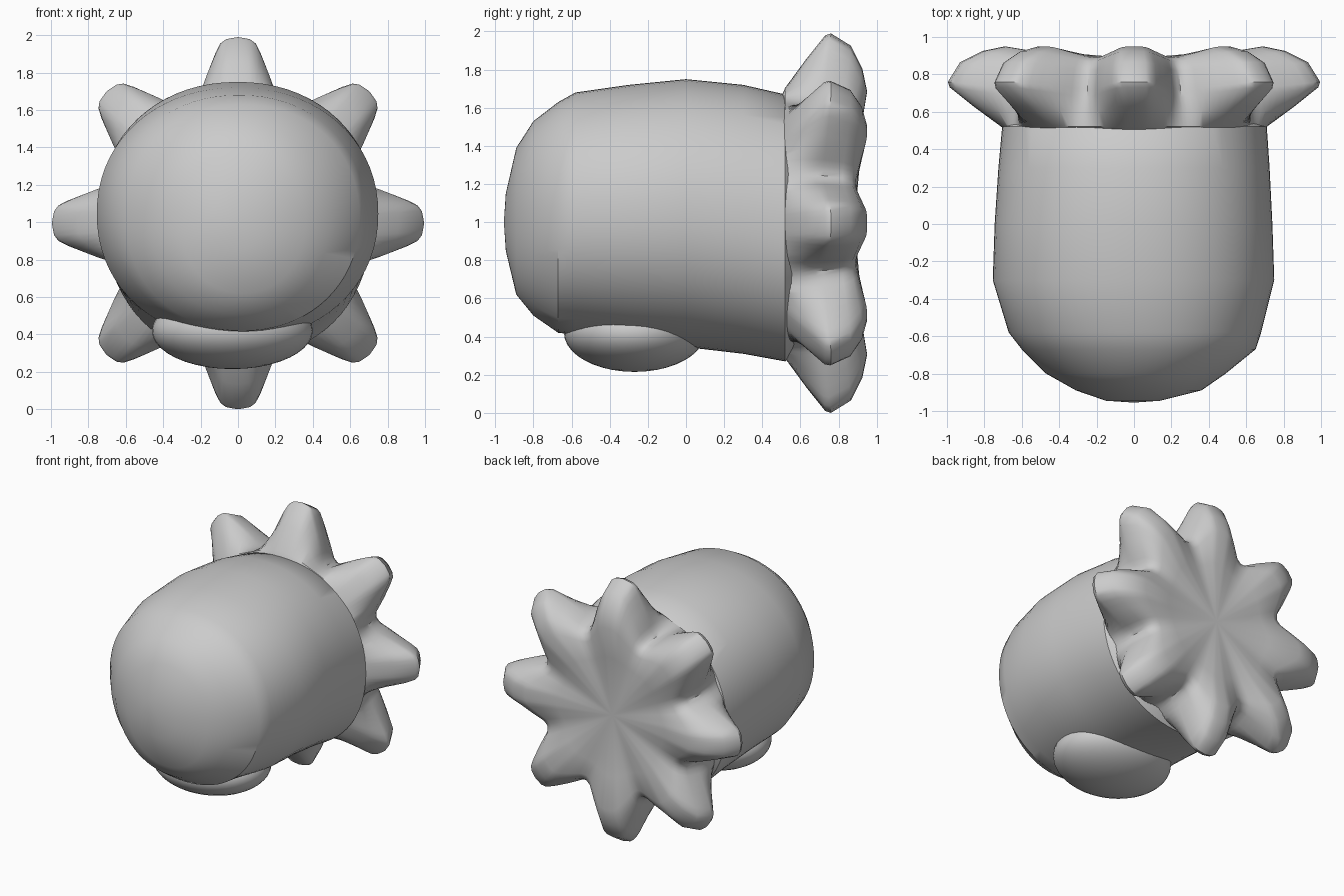
import bpy, bmesh
from math import cos, sin, radians, degrees, pi, copysign

if "Cube" in bpy.data.objects:
    bpy.data.objects.remove(bpy.data.objects["Cube"])


def loft(name, rings, start, end, angle):
    """Skin a list of point rings and close both ends with a fan."""
    bm = bmesh.new()
    rows = [[bm.verts.new(p) for p in ring] for ring in rings]
    n = len(rows[0])
    for a, b in zip(rows, rows[1:]):
        for i in range(n):
            j = (i + 1) % n
            bm.faces.new((a[i], a[j], b[j], b[i]))
    for row, tip in ((rows[0], start), (rows[-1], end)):
        v = bm.verts.new(tip)
        for i in range(n):
            bm.faces.new((row[i], row[(i + 1) % n], v))
    bmesh.ops.recalc_face_normals(bm, faces=bm.faces)
    me = bpy.data.meshes.new(name)
    bm.to_mesh(me)
    bm.free()
    ob = bpy.data.objects.new(name, me)
    bpy.context.collection.objects.link(ob)
    smooth(ob, angle)
    return ob


def smooth(ob, angle):
    bpy.ops.object.select_all(action='DESELECT')
    ob.select_set(True)
    bpy.context.view_layer.objects.active = ob
    bpy.ops.object.shade_smooth_by_angle(angle=radians(angle))


def interp(x, table):
    for (x0, y0), (x1, y1) in zip(table, table[1:]):
        if x <= x1:
            return y0 + (y1 - y0) * (x - x0) / (x1 - x0)
    return table[-1][1]


# Barrel body: y, left x, right x, bottom z, top z
sections = [
    (-0.945, -0.15, 0.14, 0.85, 1.15),
    (-0.89, -0.31, 0.36, 0.62, 1.39),
    (-0.80, -0.47, 0.49, 0.51, 1.53),
    (-0.67, -0.60, 0.65, 0.42, 1.63),
    (-0.58, -0.67, 0.68, 0.41, 1.68),
    (-0.30, -0.755, 0.75, 0.37, 1.72),
    (0.00, -0.745, 0.74, 0.345, 1.75),
    (0.30, -0.725, 0.725, 0.31, 1.72),
    (0.52, -0.705, 0.71, 0.27, 1.67),
    (0.62, -0.60, 0.60, 0.37, 1.57),
]


def body_ring(y, xl, xr, zb, zt, n=72):
    cx, cz = (xl + xr) / 2, (zb + zt) / 2
    rx, rz = (xr - xl) / 2, (zt - zb) / 2
    pts = []
    for i in range(n):
        c, s = cos(2 * pi * i / n), sin(2 * pi * i / n)
        # slightly squared ellipse
        pts.append((cx + rx * copysign(abs(c) ** 0.95, c), y,
                    cz + rz * copysign(abs(s) ** 0.95, s)))
    return pts


loft("barrel_body", [body_ring(*s) for s in sections],
     (0, -0.955, 1.0), (0, 0.62, 0.97), 35)

# Eight-lobed rear flange: tip radius, tip y, valley radius, valley y
lobes = [
    (0.62, 0.48, 0.62, 0.48),
    (0.71, 0.52, 0.69, 0.52),
    (0.86, 0.63, 0.68, 0.60),
    (0.985, 0.73, 0.66, 0.68),
    (0.995, 0.76, 0.65, 0.72),
    (0.93, 0.865, 0.63, 0.82),
    (0.81, 0.925, 0.60, 0.87),
    (0.69, 0.95, 0.55, 0.89),
    (0.45, 0.91, 0.42, 0.895),
]
falloff = [(0, 1), (4, 0.97), (6, 0.9), (9, 0.66), (12, 0.45),
           (16, 0.2), (19, 0.05), (22.5, 0)]


def lobe_ring(rt, yt, rv, yv, n=192):
    pts = []
    for i in range(n):
        a = 2 * pi * i / n
        off = abs((degrees(a) + 22.5) % 45 - 22.5)
        w = interp(off, falloff)
        r, y = rv + (rt - rv) * w, yv + (yt - yv) * w
        pts.append((r * cos(a), y, 0.995 + r * sin(a)))
    return pts


loft("lobed_flange", [lobe_ring(*l) for l in lobes],
     (0, 0.48, 1.0), (0, 0.885, 1.0), 38)

# Rounded bulge under the belly
bpy.ops.mesh.primitive_uv_sphere_add(segments=40, ring_count=20, radius=1,
                                     location=(-0.03, -0.27, 0.42))
bulge = bpy.context.object
bulge.name = "belly_bulge"
bulge.scale = (0.43, 0.37, 0.205)
smooth(bulge, 35)
